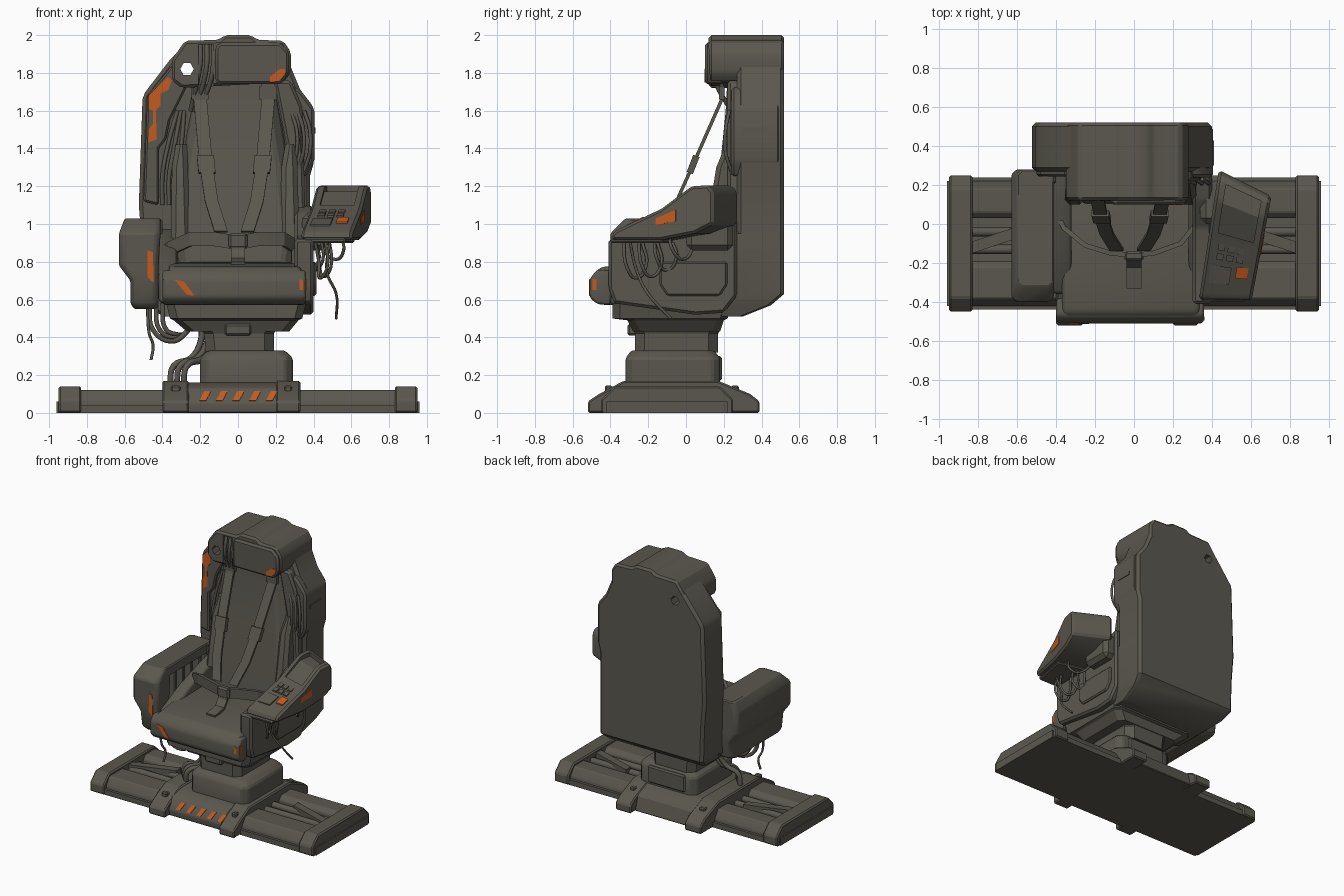
import bpy, bmesh, math, random
from mathutils import Vector

random.seed(4)
if "Cube" in bpy.data.objects:
    bpy.data.objects.remove(bpy.data.objects["Cube"])


def material(name, rgb):
    m = bpy.data.materials.new(name)
    m.use_nodes = True
    m.diffuse_color = (*rgb, 1)
    node = m.node_tree.nodes["Principled BSDF"]
    node.inputs["Base Color"].default_value = (*rgb, 1)
    node.inputs["Roughness"].default_value = .7
    return m


METAL = material("worn dark grey", (.105, .097, .078))
ORANGE = material("safety orange", (.55, .105, .015))


# ---- helpers ----
def finish(name, bm, mat=METAL, bevel=0, seg=1, warp=None):
    bmesh.ops.recalc_face_normals(bm, faces=bm.faces)
    if bevel:
        edges = [e for e in bm.edges if e.calc_face_angle(0) > .3]
        bmesh.ops.bevel(bm, geom=edges, offset=bevel, segments=seg, profile=.5,
                        affect='EDGES', clamp_overlap=True)
    if warp:
        for v in bm.verts:
            v.co = warp(v.co)
    mesh = bpy.data.meshes.new(name)
    bm.to_mesh(mesh)
    bm.free()
    mesh.materials.append(mat)
    mesh.shade_smooth()
    mesh.set_sharp_from_angle(angle=math.radians(22))
    ob = bpy.data.objects.new(name, mesh)
    bpy.context.collection.objects.link(ob)
    return ob


def skin(name, rings, **kw):
    """Join closed rings of equal length and cap both ends."""
    bm = bmesh.new()
    rows = [[bm.verts.new(p) for p in r] for r in rings]
    n = len(rows[0])
    for a, b in zip(rows, rows[1:]):
        for i in range(n):
            j = (i + 1) % n
            bm.faces.new((a[i], a[j], b[j], b[i]))
    bm.faces.new(rows[0])
    bm.faces.new(rows[-1])
    return finish(name, bm, **kw)


def prism(name, axis, a, b, pts, **kw):
    place = {'x': lambda t, p: (t, p[0], p[1]), 'y': lambda t, p: (p[0], t, p[1])}[axis]
    return skin(name, [[place(t, p) for p in pts] for t in (a, b)], **kw)


def box(name, x0, x1, y0, y1, z0, z1, **kw):
    return prism(name, 'x', x0, x1, [(y0, z0), (y1, z0), (y1, z1), (y0, z1)], **kw)


def loft(name, rings, c=.04, **kw):
    """Stack of corner-cut rectangles (z, x0, x1, y0, y1)."""
    def ring(z, x0, x1, y0, y1):
        return [(x0 + c, y0, z), (x1 - c, y0, z), (x1, y0 + c, z), (x1, y1 - c, z),
                (x1 - c, y1, z), (x0 + c, y1, z), (x0, y1 - c, z), (x0, y0 + c, z)]
    return skin(name, [ring(*r) for r in rings], **kw)


def tube(name, pts, r=.012):
    cu = bpy.data.curves.new(name, 'CURVE')
    cu.dimensions = '3D'
    cu.bevel_depth, cu.bevel_resolution, cu.resolution_u = r, 1, 5
    cu.use_fill_caps = True
    sp = cu.splines.new('BEZIER')
    sp.bezier_points.add(len(pts) - 1)
    for bp, p in zip(sp.bezier_points, pts):
        bp.co = p
        bp.handle_left_type = bp.handle_right_type = 'AUTO'
    temp = bpy.data.objects.new(name, cu)
    mesh = bpy.data.meshes.new_from_object(temp)
    bpy.data.objects.remove(temp)
    mesh.materials.clear()
    mesh.materials.append(METAL)
    bpy.context.collection.objects.link(bpy.data.objects.new(name, mesh))


def strap(name, pts, width, side, thick=.018):
    pts, side, rings = [Vector(p) for p in pts], Vector(side), []
    for i, p in enumerate(pts):
        t = pts[min(i + 1, len(pts) - 1)] - pts[max(i - 1, 0)]
        n = t.cross(side).normalized() * thick / 2
        s = side * width / 2
        rings.append([p + s + n, p - s + n, p - s - n, p + s - n])
    skin(name, rings)


def cut(ob, cutter):
    mod = ob.modifiers.new("cut", 'BOOLEAN')
    mod.operation, mod.solver, mod.object = 'DIFFERENCE', 'EXACT', cutter
    dg = bpy.context.evaluated_depsgraph_get()
    mesh = bpy.data.meshes.new_from_object(ob.evaluated_get(dg))
    mesh.set_sharp_from_angle(angle=math.radians(22))
    ob.modifiers.clear()
    ob.data = mesh
    bpy.data.objects.remove(cutter)


# ---- floor base: plate, rails, end caps, clamps ----
box("floor_plate", -.95, .95, -.44, .24, 0, .04)
prism("front_rail", 'x', -.9, .9, [(-.42, 0), (-.42, .06), (-.38, .12), (-.22, .12), (-.19, .09), (-.19, 0)], bevel=.006)
prism("rear_rail", 'x', -.9, .9, [(.22, 0), (.22, .06), (.18, .12), (.06, .12), (.03, .09), (.03, 0)], bevel=.006)
for y in (-.13, -.04):
    tube("slide_rod", [(-.9, y, .08), (.9, y, .08)], .025)
for s in (-1, 1):
    prism("end_cap", 'x', s * .83, s * .95, [(-.45, 0), (-.45, .07), (-.38, .14), (.18, .14), (.25, .07), (.25, 0)], bevel=.009)
    box("end_stop", s * .93, s * .96, -.42, .22, 0, .06)
    skin("rail_brace", [[(s * x, y, z) for x, y in ((.83, -.15), (.83, -.09), (.5, .02), (.5, -.04))] for z in (.06, .12)])
for x0, x1 in ((-.4, -.26), (.2, .33)):
    prism("rail_clamp", 'x', x0, x1, [(-.52, 0), (-.52, .06), (-.46, .1), (-.33, .17), (.17, .17), (.34, .1), (.39, .06), (.39, 0)], bevel=.009)
    for y in (-.41, .26):
        box("clamp_bolt", x0 + .045, x1 - .045, y - .02, y + .02, .1, .145, bevel=.008)
prism("base_housing", 'x', -.27, .21, [(-.46, 0), (-.47, .05), (-.42, .13), (-.32, .16), (.18, .16), (.3, .11), (.33, 0)], bevel=.006)
for i in range(5):
    x = -.205 + i * .088
    front = [(x, -.4625, .062), (x + .035, -.4625, .062), (x + .062, -.4306, .113), (x + .027, -.4306, .113)]
    skin("hazard_stripe", [[Vector(p) + Vector((0, -d, d * .6)) for p in front] for d in (-.001, .004)], mat=ORANGE)

# ---- pedestal and seat pan ----
loft("pedestal_foot", [(.14, -.2, .29, -.32, .18), (.29, -.2, .29, -.32, .18), (.33, -.16, .25, -.29, .15)], bevel=.01)
loft("pedestal_neck", [(.32, -.17, .19, -.27, .17), (.42, -.18, .19, -.27, .17), (.46, -.21, .21, -.29, .19), (.51, -.21, .21, -.29, .19)], c=.05)
box("neck_latch", -.07, .07, -.31, -.25, .41, .47, bevel=.01)
box("pedestal_back_plate", -.12, .2, .14, .19, .17, .3, bevel=.01)
loft("seat_pan", [(.43, -.27, .27, -.28, .18), (.49, -.34, .32, -.31, .2), (.5, -.36, .34, -.39, .22), (.58, -.38, .36, -.39, .25)])

# ---- seat ----
prism("seat_cushion", 'x', -.37, .34, [(-.44, .57), (-.5, .6), (-.5, .71), (-.46, .77), (-.3, .79), (.2, .8), (.25, .57)], bevel=.03, seg=3)
prism("cushion_front_roll", 'x', -.4, .36, [(-.4, .57), (-.47, .575), (-.51, .61), (-.51, .71), (-.47, .76), (-.38, .75)], bevel=.02, seg=3)
prism("front_marking", 'y', -.514, -.505, [(-.335, .705), (-.285, .695), (-.23, .62), (-.27, .625)], mat=ORANGE)
prism("front_marking_small", 'y', -.512, -.504, [(.325, .65), (.345, .65), (.345, .7), (.325, .71)], mat=ORANGE)
box("corner_marking", .355, .363, -.495, -.475, .65, .71, mat=ORANGE)
for x0, x1 in ((-.42, -.32), (.28, .37)):
    prism("hip_bolster", 'x', x0, x1, [(-.36, .58), (-.36, .74), (-.12, .85), (.1, .92), (.3, .98), (.3, .58)], bevel=.025, seg=3)
prism("side_panel", 'x', .3, .4, [(-.38, .58), (-.41, .66), (-.41, .92), (-.02, .94), (.12, 1.06), (.27, 1.1), (.27, .62), (.2, .53), (.05, .52)], bevel=.015)
prism("side_panel_plate", 'x', .39, .415, [(-.1, .62), (-.14, .68), (-.14, .8), (.22, .8), (.22, .68), (.18, .62)], bevel=.01)

# ---- back shell, wings and head block ----
shell = prism("back_shell", 'y', .27, .52, [(-.505, .85), (-.525, 1.1), (-.505, 1.68), (-.36, 1.87), (-.28, 1.95), (.24, 1.95), (.28, 1.83), (.33, 1.71), (.4, 1.62), (.4, 1.32), (.38, 1.25), (.38, .85)], bevel=.02)
loft("lower_shell", [(.51, -.4, .34, .02, .3), (.57, -.47, .36, .04, .45), (.63, -.5, .38, .1, .52), (.95, -.51, .38, .22, .52)], c=.02)
left = prism("right_wing", 'y', .245, .32, [(-.5, 1.12), (-.48, 1.68), (-.35, 1.84), (-.26, 1.75), (-.36, 1.55), (-.38, 1.45), (-.42, 1.4), (-.42, 1.1)], bevel=.01)
prism("left_wing", 'y', .22, .32, [(.19, 1.76), (.28, 1.76), (.34, 1.62), (.36, .95), (.28, .95), (.26, 1.4)], bevel=.015)
prism("shoulder_pack", 'y', .24, .5, [(.29, 1.73), (.33, 1.71), (.405, 1.61), (.405, 1.33), (.36, 1.25), (.29, 1.25)], bevel=.015)
prism("shoulder_slot", 'x', .39, .41, [(.3, 1.48), (.3, 1.51), (.43, 1.51), (.43, 1.48)])
prism("wing_marking", 'y', .243, .247, [(-.475, 1.61), (-.475, 1.68), (-.37, 1.78), (-.35, 1.76), (-.37, 1.71), (-.41, 1.69), (-.41, 1.63), (-.435, 1.6), (-.43, 1.45), (-.475, 1.43), (-.475, 1.5), (-.45, 1.53), (-.45, 1.6)], mat=ORANGE)
head = prism("head_block", 'y', .12, .52, [(-.35, 1.76), (-.35, 1.87), (-.28, 1.97), (-.1, 1.975), (-.07, 2), (.07, 2), (.1, 1.975), (.24, 1.97), (.28, 1.91), (.28, 1.8), (.24, 1.75), (-.3, 1.72)], bevel=.015)
cut(head, box("notch_cutter", -.21, -.13, 0, .2, 1.6, 1.95))
for part in (shell, left, head):
    ring = [(-.27 + .036 * math.cos(k * math.pi / 3), 1.82 + .036 * math.sin(k * math.pi / 3)) for k in range(6)]
    cut(part, prism("hole_cutter", 'y', 0, 1, ring))
prism("head_pad", 'y', .1, .2, [(-.12, 1.76), (-.12, 1.93), (-.1, 1.96), (.22, 1.96), (.27, 1.91), (.27, 1.8), (.23, 1.74), (-.1, 1.74)], bevel=.015)
prism("head_marking", 'y', .097, .104, [(.17, 1.75), (.17, 1.78), (.22, 1.82), (.25, 1.82), (.25, 1.79), (.21, 1.755)], mat=ORANGE)
loft("back_cushion", [(.74, -.31, .29, .1, .36), (.95, -.34, .31, .12, .36), (1.3, -.3, .27, .18, .36), (1.6, -.25, .22, .21, .36), (1.78, -.22, .19, .22, .36)], c=.055, bevel=.015)
for x in (-.3, .28):
    loft("back_bolster", [(.92, x - .055, x + .045, .1, .34), (1.3, x - .05, x + .035, .16, .34), (1.42, x - .03, x + .03, .21, .34)], c=.025)

# ---- boxy arm on the right ----
arm = loft("right_arm", [(.55, -.55, -.43, -.35, .2), (.58, -.57, -.42, -.38, .26), (.7, -.57, -.42, -.4, .28), (.78, -.63, -.42, -.4, .28), (.95, -.63, -.41, -.4, .28), (1.03, -.6, -.41, -.32, .28)], c=.025, bevel=.008)
cut(arm, box("arm_cutter", -.5, -.3, -.24, .2, .72, .96))
for i in range(4):
    y = -.17 + i * .1
    box("arm_rib", -.5, -.42, y, y + .03, .7, .98, bevel=.006)
box("arm_back_joint", -.5, -.4, .2, .32, .6, 1.03, bevel=.015)
prism("arm_marking", 'y', -.403, -.396, [(-.48, .72), (-.478, .86), (-.45, .85), (-.447, .69)], mat=ORANGE)

# ---- angled control console on the left ----
def swing(co):
    u, y, z = co
    rear = max(0, min(1, (y + .4) / .6))
    return Vector((.535 + u + .17 * y, y - .5 * u * rear, z))


def top(y):
    return .965 + (y + .37) * .426


def key(name, u0, u1, y0, y1, h, mat=METAL):
    prism(name, 'x', u0, u1, [(y0, top(y0) - .004), (y1, top(y1) - .004), (y1, top(y1) + h), (y0, top(y0) + h)], mat=mat, warp=swing)


console = prism("console", 'x', -.135, .135, [(.21, 1.0), (.21, 1.17), (.18, 1.205), (.08, 1.2), (-.1, 1.08), (-.37, .965), (-.39, .945), (-.39, .915), (-.1, .915), (.1, .95)], bevel=.014, warp=swing)
cut(console, prism("screen_cutter", 'x', -.09, .09, [(-.07, 1.085), (.07, 1.172), (.16, 1.172), (.16, 1.3), (-.07, 1.3)], warp=swing))
key("orange_key", .03, .09, -.275, -.215, .006, ORANGE)
for i in range(3):
    for j in range(2):
        key("console_key", -.08 + i * .05, -.045 + i * .05, -.195 + j * .045, -.165 + j * .045, .006)
key("palm_plate", -.1, .005, -.31, -.225, .006)
prism("console_marking", 'x', .13, .138, [(-.13, .995), (-.13, 1.03), (-.01, 1.075), (-.01, 1.015)], mat=ORANGE, warp=swing)
box("console_tray", -.12, .1, -.4, -.1, .9, .925, bevel=.008, warp=swing)
box("console_bracket", .34, .48, 0, .25, .86, 1.06, bevel=.03)

# ---- harness ----
for s, x in ((-1, -.2), (1, .16)):
    path = [(x, .19, 1.74), (x, .19, 1.66), (x - s * .03, .04, 1.32), (x - s * .06, -.05, 1.12), (x - s * .11, -.13, .96)]
    strap("shoulder_strap", path, .07, (1, 0, 0))
    strap("strap_adjuster", [(x - s * .027, .055, 1.36), (x - s * .036, .02, 1.27)], .09, (1, 0, 0), .035)
    strap("strap_anchor", [(x, .19, 1.73), (x, .19, 1.66)], .09, (1, 0, 0), .03)
lap = [(-.41, .08, .83), (-.36, -.02, .87), (-.25, -.11, .92), (-.12, -.15, .92), (0, -.16, .9), (.1, -.15, .92), (.24, -.1, .92), (.32, 0, .87), (.36, .08, .84)]
strap("lap_belt", lap, .075, (0, 0, 1), .025)
strap("crotch_strap", [(0, -.17, .93), (0, -.18, .86), (0, -.22, .81), (0, -.33, .79)], .075, (1, 0, 0), .02)
box("harness_buckle", -.05, .05, -.19, -.14, .87, .95, bevel=.012)

# ---- hoses and cables ----
for i in range(3):
    d = i * .035
    tube("pedestal_hose", [(-.36 + d, -.15 - d, .15), (-.34 + d, -.15 - d, .25), (-.25 + d, -.14, .29), (-.2 + d, -.12, .37), (-.19 + d, -.1, .48)], .018)
    tube("arm_hose", [(-.47 + d, -.2 + d, .58), (-.45 + d, -.2 + d, .44), (-.36 + d / 2, -.18 + d, .38 + d / 2), (-.28, -.13 + d, .42), (-.24, -.1 + d, .49)], .014)
    tube("head_cable", [(-.2 + d, .15, 1.96), (-.2 + d, .13, 1.85), (-.22 + d, .16, 1.74), (-.25 + d / 2, .24, 1.6)], .013)
    tube("wing_cable", [(-.4 + d, .27, 1.1), (-.4 + d, .26, 1.25), (-.37 + d, .26, 1.42), (-.32 + d / 2, .27, 1.6)], .011)
    tube("shoulder_cable", [(.28 + d, .23, 1.6), (.31 + d, .21, 1.5), (.31 + d, .21, 1.38), (.28 + d, .24, 1.28)], .01)
tube("loose_arm_cable", [(-.48, -.25, .57), (-.47, -.26, .42), (-.45, -.24, .36), (-.46, -.25, .28)], .008)
tube("loose_console_cable", [(.49, -.3, .92), (.47, -.26, .75), (.52, -.2, .63), (.52, -.08, .5)], .008)
for i in range(4):
    x, y = random.uniform(.43, .56), -.33 + i * .08
    low = random.uniform(.7, .84)
    tube("console_cable", [(x, y, .93), (x + .01, y + .02, low + .05), (x - .03, y + .07, low), (.43, y + .12, low + .07), (.41, y + .1, .9)], .009)
